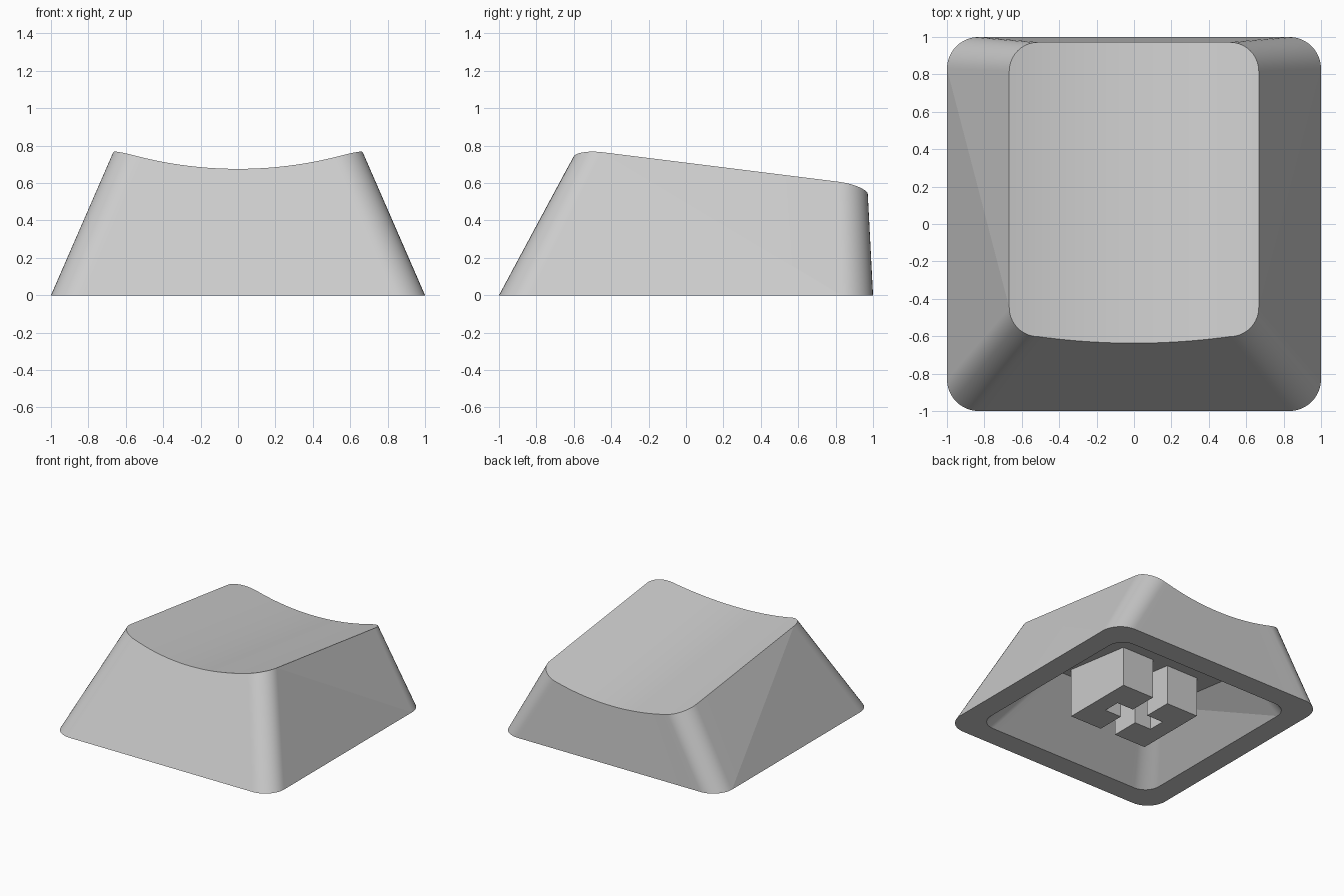
import bpy, bmesh, math

if "Cube" in bpy.data.objects:
    bpy.data.objects.remove(bpy.data.objects["Cube"])

ARC, MID = 10, 24          # segments per corner arc and along front/back edges

grey = bpy.data.materials.new("light grey plastic")
grey.diffuse_color = (0.6, 0.6, 0.6, 1)
grey.use_nodes = True
grey.node_tree.nodes["Principled BSDF"].inputs["Base Color"].default_value = grey.diffuse_color


def scoop(x, y):           # tilted cylindrical dish of the top
    return 0.596 - 0.125 * y + 2.03 - math.sqrt(2.03 ** 2 - x * x)


def ceiling(x, y):         # tilted flat underside
    return 0.365 - 0.125 * y


def floor(x, y):
    return 0.0


def ring(bm, hx, y0, y1, r, height, bow=0.0):
    """Rounded rectangle as matching front and back rows, ordered by x."""
    arc = [(i / ARC) * math.pi / 2 for i in range(ARC + 1)]
    inner = hx - r
    cols = [(-inner - r * math.cos(a), r * (1 - math.sin(a))) for a in arc]
    cols += [(-inner + 2 * inner * i / MID, 0.0) for i in range(1, MID)]
    cols += [(inner + r * math.cos(a), r * (1 - math.sin(a))) for a in reversed(arc)]
    front, back = [], []
    for x, d in cols:
        yf = y0 + d - bow * max(0.0, 1 - (x / inner) ** 2)
        yb = y1 - d
        front.append(bm.verts.new((x, yf, height(x, yf))))
        back.append(bm.verts.new((x, yb, height(x, yb))))
    return front, back


def strip(bm, a, b):
    for i in range(len(a) - 1):
        bm.faces.new((a[i], a[i + 1], b[i + 1], b[i]))


def walls(bm, low, high):
    """Join two rings; each side wall is split from low back to high front."""
    for k in (0, 1):
        strip(bm, low[k], high[k])
    for e in (0, -1):
        f0, b0, f1, b1 = low[0][e], low[1][e], high[0][e], high[1][e]
        bm.faces.new((f0, b0, f1))
        bm.faces.new((b0, b1, f1))
        bm.edges.get((b0, f1)).smooth = False


def finish(name, bm):
    bmesh.ops.recalc_face_normals(bm, faces=bm.faces)
    mesh = bpy.data.meshes.new(name)
    bm.to_mesh(mesh)
    bm.free()
    mesh.materials.append(grey)
    ob = bpy.data.objects.new(name, mesh)
    bpy.context.collection.objects.link(ob)
    return ob


# Hollow cap shell: outer walls, dished top, rim, inner walls, ceiling
bm = bmesh.new()
outer_low = ring(bm, 1.0, -1.0, 1.0, 0.17, floor)
outer_top = ring(bm, 0.667, -0.602, 0.972, 0.155, scoop, bow=0.035)
inner_low = ring(bm, 0.82, -0.82, 0.82, 0.13, floor)
inner_top = ring(bm, 0.52, -0.40, 0.77, 0.11, ceiling)
walls(bm, outer_low, outer_top)
strip(bm, *outer_top)
walls(bm, inner_low, inner_top)
strip(bm, *inner_top)
for k in (0, 1):
    strip(bm, outer_low[k], inner_low[k])
for e in (0, -1):
    bm.faces.new((outer_low[0][e], outer_low[1][e], inner_low[1][e], inner_low[0][e]))
cap = finish("cap_shell", bm)
bpy.context.view_layer.objects.active = cap
cap.select_set(True)
bpy.ops.object.shade_smooth_by_angle(angle=math.radians(30))
weighted = cap.modifiers.new("weighted normals", 'WEIGHTED_NORMAL')
weighted.keep_sharp = True

# Stem: two notched halves that leave a cross-shaped socket
profile = [(0.07, -0.304), (0.358, -0.304), (0.358, 0.304), (0.07, 0.304),
           (0.07, 0.07), (0.22, 0.07), (0.22, -0.07), (0.07, -0.07)]
bm = bmesh.new()
for side in (1, -1):
    face = bm.faces.new([bm.verts.new((side * x, y, 0)) for x, y in profile])
    grown = bmesh.ops.extrude_face_region(bm, geom=[face], use_keep_orig=True)
    top = [v for v in grown["geom"] if isinstance(v, bmesh.types.BMVert)]
    bmesh.ops.translate(bm, verts=top, vec=(0, 0, 0.45))
finish("stem", bm)
